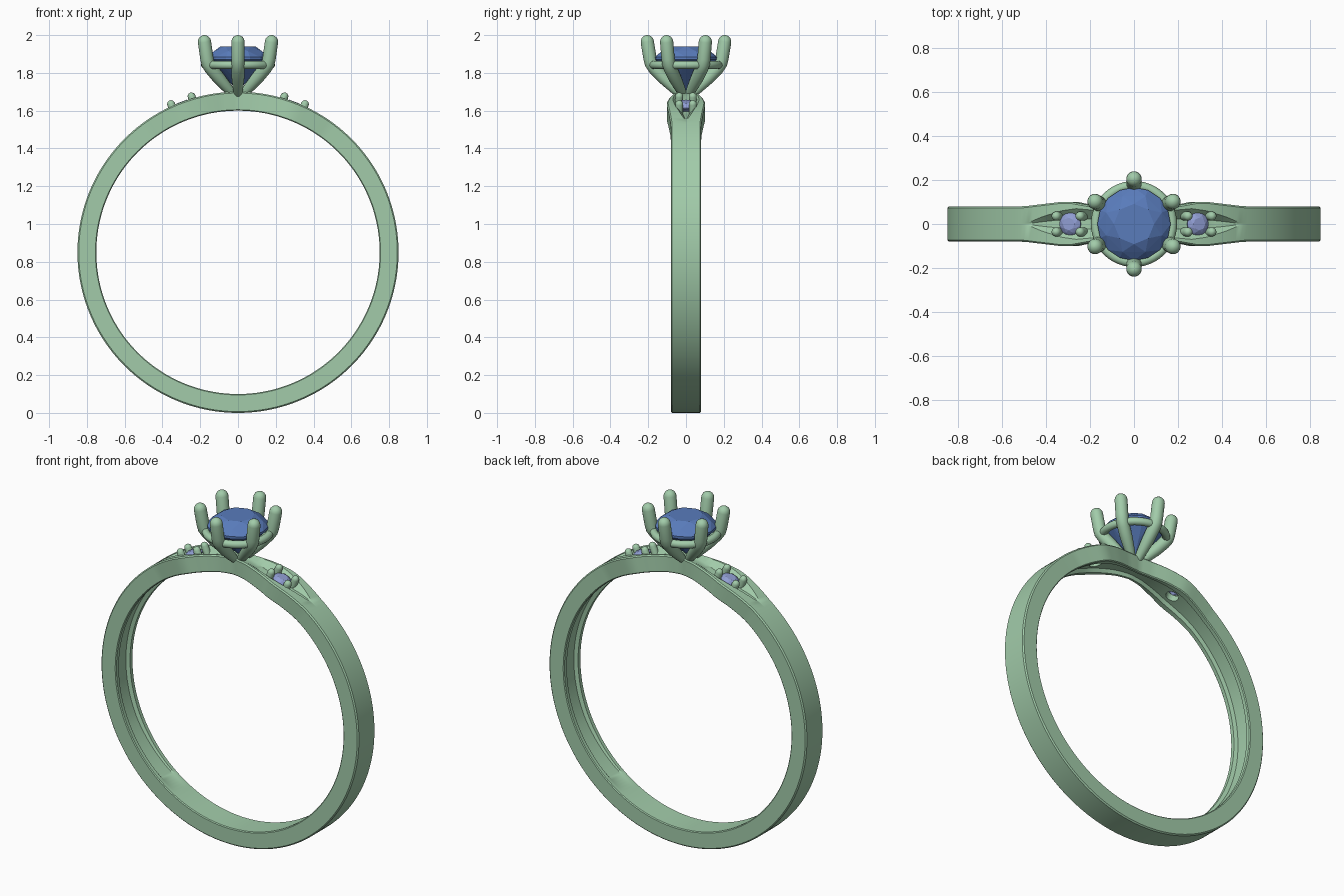
import bpy, bmesh
from math import sin, cos, pi, radians, asin, degrees
from mathutils import Vector, Matrix

if "Cube" in bpy.data.objects:
    bpy.data.objects.remove(bpy.data.objects["Cube"])


def material(name, rgb):
    m = bpy.data.materials.new(name)
    m.diffuse_color = (*rgb, 1)
    m.use_nodes = True
    m.node_tree.nodes["Principled BSDF"].inputs["Base Color"].default_value = m.diffuse_color
    return m


METAL = material("green metal", (0.36, 0.60, 0.40))
BLUE = material("blue gem", (0.10, 0.20, 0.50))
PALE = material("pale blue gem", (0.28, 0.34, 0.65))
CENTRE = Vector((0, 0, 0.85))


def finish(name, bm, mat, smooth=True):
    bmesh.ops.recalc_face_normals(bm, faces=bm.faces)
    me = bpy.data.meshes.new(name)
    bm.to_mesh(me)
    bm.free()
    ob = bpy.data.objects.new(name, me)
    bpy.context.collection.objects.link(ob)
    me.materials.append(mat)
    if smooth:
        bpy.ops.object.select_all(action='DESELECT')
        ob.select_set(True)
        bpy.context.view_layer.objects.active = ob
        bpy.ops.object.shade_smooth_by_angle(angle=radians(32))
    return ob


def bridge(bm, rows, closed=False):
    n = len(rows[0])
    for i in range(len(rows) if closed else len(rows) - 1):
        a, b = rows[i], rows[(i + 1) % len(rows)]
        for j in range(n):
            k = (j + 1) % n
            bm.faces.new((a[j], a[k], b[k], b[j]))


def lerp(keys, x):
    for (x0, y0), (x1, y1) in zip(keys, keys[1:]):
        if x <= x1:
            return y0 + (y1 - y0) * (x - x0) / (x1 - x0)
    return keys[-1][1]


def tube(name, pts, radii, n=16):
    """Round bar along a path with a domed tip."""
    pts = [Vector(p) for p in pts]
    tip = (pts[-1] - pts[-2]).normalized()
    r = radii[-1]
    path = list(zip(pts, radii))
    path += [(pts[-1] + tip * r * sin(a), r * cos(a)) for a in (pi / 8, pi / 4, 3 * pi / 8, 0.47 * pi)]
    bm = bmesh.new()
    rows = []
    for i, (p, rad) in enumerate(path):
        d = path[min(i + 1, len(path) - 1)][0] - path[max(i - 1, 0)][0]
        d.normalize()
        ref = Vector((0, 1, 0)) if abs(d.y) < 0.9 else Vector((1, 0, 0))
        u = d.cross(ref).normalized()
        v = d.cross(u)
        rows.append([bm.verts.new(p + rad * (u * cos(2 * pi * k / n) + v * sin(2 * pi * k / n)))
                     for k in range(n)])
    bridge(bm, rows)
    bm.faces.new(rows[0])
    bm.faces.new(rows[-1])
    return finish(name, bm, METAL)


def gem(name, r, mat, matrix):
    """Round brilliant: convex hull of table, crown, girdle and culet."""
    bm = bmesh.new()
    rings = [(8, 0.55, 0.38, 0), (8, 0.82, 0.23, 0.5), (16, 1, 0.04, 0),
             (16, 1, -0.04, 0), (8, 0.5, -0.55, 0.5)]
    for n, rad, z, off in rings:
        for i in range(n):
            a = 2 * pi * (i + off) / n
            bm.verts.new((r * rad * cos(a), r * rad * sin(a), r * z))
    bm.verts.new((0, 0, -r * 1.02))
    bmesh.ops.convex_hull(bm, input=bm.verts)
    bm.transform(matrix)
    return finish(name, bm, mat, smooth=False)


# Band: swept section with flared shoulders, top grooves and a hollowed inside
WIDTH = [(0, .05), (6, .06), (13, .083), (20, .101), (23, .101), (28, .093), (36, .081), (42, .08), (180, .08)]
GROOVE = [(0, .035), (6, .044), (12, .062), (18, .07), (23, .06), (30, .03), (35, .003), (180, .003)]
DEPTH = [(0, 0), (6, .012), (14, .04), (25, .04), (35, 0), (180, 0)]
HOLLOW = [(0, .022), (115, .022), (150, 0), (180, 0)]
bm = bmesh.new()
rows = []
for i in range(240):
    deg = -180 + i * 1.5
    t = abs(deg)
    w, g, d, h = (lerp(k, t) for k in (WIDTH, GROOVE, DEPTH, HOLLOW))
    c = w * 0.66
    half = [(g * .35, .85 - d), (g, .85), (w - .007, .85), (w, .843), (w, .755), (w - .005, .75), (c, .75), (c * .85, .75 + h)]
    sec = half + [(-y, r) for y, r in reversed(half)]
    s, k = sin(radians(deg)), cos(radians(deg))
    rows.append([bm.verts.new(CENTRE + Vector((r * s, y, r * k))) for y, r in sec])
bridge(bm, rows, closed=True)
band = finish("band", bm, METAL)

# Shoulder stones, their seat holes and four bead prongs each
for side, label in ((1, "right"), (-1, "left")):
    turn = Matrix.Translation(CENTRE) @ Matrix.Rotation(side * asin(0.29 / 0.83), 4, 'Y')
    gem(label + "_shoulder_stone", 0.052, PALE, turn @ Matrix.Translation((0, 0, 0.832)))
    bm = bmesh.new()
    bmesh.ops.create_cone(bm, cap_ends=True, segments=24, radius1=0.036, radius2=0.036, depth=0.2,
                          matrix=turn @ Matrix.Translation((0, 0, 0.8)))
    cutter = finish(label + "_seat_cutter", bm, METAL, smooth=False)
    cutter.hide_render = True
    cutter.hide_viewport = True
    cut = band.modifiers.new(label + " seat", 'BOOLEAN')
    cut.object = cutter
    cut.operation = 'DIFFERENCE'
    for sx in (-1, 1):
        for sy in (-1, 1):
            base = turn @ Vector((sx * 0.058, sy * 0.038, 0.79))
            top = turn @ Vector((sx * 0.058, sy * 0.036, 0.859))
            tube(label + "_bead_prong", (base, top), (0.021, 0.021), 14)

# Centre stone
gem("centre_stone", 0.167, BLUE, Matrix.Translation((0, 0, 1.877)))

# Gallery rail under the girdle
bm = bmesh.new()
rows = []
for i in range(48):
    a = 2 * pi * i / 48
    rows.append([bm.verts.new(((0.174 + 0.022 * cos(b)) * cos(a), (0.174 + 0.022 * cos(b)) * sin(a),
                               1.842 + 0.022 * sin(b))) for b in [2 * pi * j / 12 for j in range(12)]])
bridge(bm, rows, closed=True)
finish("gallery_rail", bm, METAL)

# Six claw prongs
PRONG = [(0.018, 1.672, .018), (0.06, 1.715, .027), (0.12, 1.775, .034), (0.166, 1.824, .035),
         (0.184, 1.85, .035), (0.19, 1.875, .035), (0.205, 1.965, .035)]
for i in range(6):
    a = pi / 6 + i * pi / 3
    tube("claw_prong", [(r * cos(a), r * sin(a), z) for r, z, _ in PRONG], [p[2] for p in PRONG], 20)
